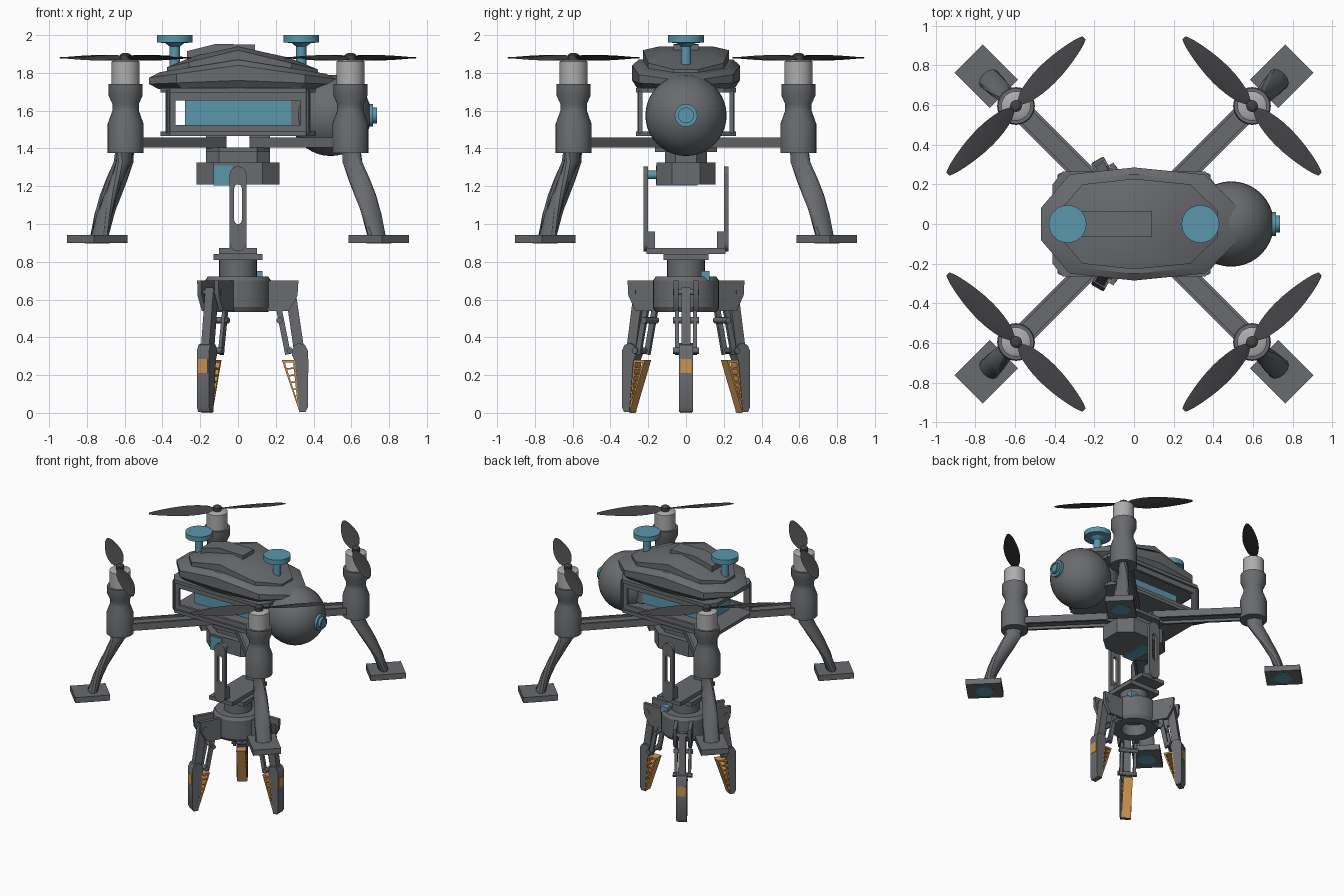
import bpy, bmesh, math
from math import pi, cos, sin, radians
from mathutils import Matrix, Vector

if "Cube" in bpy.data.objects:
    bpy.data.objects.remove(bpy.data.objects["Cube"])

I = Matrix.Identity(4)
made = []


def material(name, rgb):
    m = bpy.data.materials.new(name)
    m.use_nodes = True
    m.diffuse_color = (*rgb, 1)
    m.node_tree.nodes["Principled BSDF"].inputs["Base Color"].default_value = (*rgb, 1)
    return m


GREY = material("body grey", (0.14, 0.147, 0.157))
DARK = material("propeller dark", (0.055, 0.055, 0.06))
LIGHT = material("motor light grey", (0.42, 0.42, 0.42))
TEAL = material("teal", (0.1, 0.31, 0.42))
ORANGE = material("grip orange", (0.6, 0.29, 0.08))


def finish(name, bm, mat, M=I):
    bmesh.ops.recalc_face_normals(bm, faces=bm.faces)
    me = bpy.data.meshes.new(name)
    bm.to_mesh(me)
    bm.free()
    me.transform(M)
    me.materials.append(mat)
    ob = bpy.data.objects.new(name, me)
    bpy.context.collection.objects.link(ob)
    made.append(ob)
    return ob


def loft(name, rings, mat, M=I, strip=False):
    """Skin closed rings; strip caps fold neatly across a mirrored outline."""
    bm = bmesh.new()
    vs = [[bm.verts.new(p) for p in r] for r in rings]
    n = len(vs[0])
    for a, b in zip(vs, vs[1:]):
        for i in range(n):
            j = (i + 1) % n
            bm.faces.new((a[i], a[j], b[j], b[i]))
    for r in (vs[0], vs[-1]):
        if strip:
            for i in range(n // 2 - 1):
                bm.faces.new((r[i], r[i + 1], r[n - 2 - i], r[n - 1 - i]))
        else:
            bm.faces.new(r)
    return finish(name, bm, mat, M)


def prism(name, pts, y0, y1, mat, M=I):
    """Outline in x-z pushed along y."""
    return loft(name, [[(x, y, z) for x, z in pts] for y in (y0, y1)], mat, M)


def plate(name, pts, z0, z1, mat, M=I):
    """Outline in x-y pushed along z."""
    return loft(name, [[(x, y, z) for x, y in pts] for z in (z0, z1)], mat, M)


def box(name, x, y, z, mat, M=I):
    return plate(name, [(x[0], y[0]), (x[1], y[0]), (x[1], y[1]), (x[0], y[1])], *z, mat, M)


def lathe(name, profile, mat, M=I, n=32):
    """Solid of revolution about z from (radius, z) pairs."""
    rings = [[(max(r, 0.0005) * cos(2 * pi * i / n), max(r, 0.0005) * sin(2 * pi * i / n), z)
              for i in range(n)] for r, z in profile]
    return loft(name, rings, mat, M)


def window(name, outer, inner, y0, y1, mat, M=I):
    """Plate in x-z with an opening; both loops have the same point count."""
    bm = bmesh.new()
    loops = [[bm.verts.new((x, y, z)) for x, z in pts]
             for pts, y in ((outer, y0), (outer, y1), (inner, y1), (inner, y0))]
    n = len(outer)
    for k in range(4):
        a, b = loops[k], loops[(k + 1) % 4]
        for i in range(n):
            j = (i + 1) % n
            bm.faces.new((a[i], a[j], b[j], b[i]))
    return finish(name, bm, mat, M)


def rect(x, z):
    return [(-x, z[0]), (x, z[0]), (x, z[1]), (-x, z[1])]


def stadium(r, z0, z1, n=8):
    top = [(r * cos(pi * i / n), z1 + r * sin(pi * i / n)) for i in range(n + 1)]
    return top + [(-x, z0 + z1 - z) for x, z in top]


def bar(name, p, q, w, y0, y1, mat, M=I):
    """Straight link in the x-z plane from p to q."""
    p, q = Vector(p), Vector(q)
    s = (q - p).orthogonal().normalized() * w / 2
    return prism(name, [p + s, q + s, q - s, p - s], y0, y1, mat, M)


# Canopy: stepped faceted tiers
half = [(-0.47, 0.08), (-0.325, 0.25), (0, 0.285), (0.355, 0.25), (0.53, 0.08)]
outline = half + [(x, -y) for x, y in reversed(half)]


def tier(s, z, drop):
    return [(x * s, y * s, z - drop * abs(x * s) / 0.5) for x, y in outline]


loft("lower_canopy", [tier(0.9, 1.715, 0), tier(1, 1.76, 0.02), tier(1, 1.84, 0.07),
                      tier(0.88, 1.87, 0.08)], GREY, strip=True)
loft("upper_canopy", [tier(0.8, 1.83, 0.07), tier(0.8, 1.92, 0.12), tier(0.5, 1.94, 0.11)],
     GREY, strip=True)
prism("top_plate", [(-0.27, 1.86), (0.09, 1.9), (0.09, 1.95), (-0.12, 1.953), (-0.27, 1.915)],
      -0.065, 0.065, GREY)

# Electronics bay with open sides and battery
deck = [(-0.41, -0.2), (-0.36, -0.265), (0.36, -0.265), (0.41, -0.2)]
deck += [(x, -y) for x, y in reversed(deck)]
plate("bottom_deck", deck, 1.465, 1.49, GREY)
plate("top_deck", deck, 1.695, 1.72, GREY)
for s in (-1, 1):
    window("bay_side", rect(0.385, (1.485, 1.7)), rect(0.33, (1.525, 1.655)),
           s * 0.23, s * 0.25, GREY)
    box("arm_mount", sorted((s * 0.06, s * 0.17)), (-0.12, 0.12), (1.4, 1.467), GREY)
    for x in (-0.37, 0.37):
        lathe("bay_post", [(0.012, 1.48), (0.012, 1.71)], GREY,
              Matrix.Translation((x, s * 0.245, 0)), 10)
box("battery", (-0.28, 0.28), (-0.13, 0.13), (1.51, 1.665), TEAL)
box("battery_stop", (0.28, 0.335), (-0.13, 0.13), (1.5, 1.68), GREY)

# Camera ball and lens
ball = [(0.215 * sin(pi * i / 20), -0.215 * cos(pi * i / 20)) for i in range(21)]
lathe("camera_ball", ball, GREY, Matrix.Translation((0.49, 0, 1.575)), 40)
lathe("lens", [(0.06, 0.66), (0.06, 0.715), (0.042, 0.715), (0.042, 0.735), (0.03, 0.735),
               (0.03, 0.728)], TEAL,
      Matrix.Translation((0, 0, 1.575)) @ Matrix.Rotation(pi / 2, 4, "Y"))

# Antennas
for x in (-0.335, 0.335):
    lathe("antenna", [(0.027, 1.83), (0.027, 1.94), (0.05, 1.957), (0.095, 1.962),
                      (0.095, 2.0)], TEAL, Matrix.Translation((x, 0, 0)))

# Four arms, each built along local +x and turned to its corner
R = 0.595 * math.sqrt(2)
for k in range(4):
    turn = Matrix.Rotation(pi / 4 + k * pi / 2, 4, "Z")
    at = turn @ Matrix.Translation((R, 0, 0))
    box("arm", (0.16, R - 0.05), (-0.05, 0.05), (1.425, 1.445), GREY, turn)
    for s in (-1, 1):
        box("arm_rib", (0.14, R - 0.05), sorted((s * 0.038, s * 0.055)), (1.405, 1.458), GREY, turn)
    lathe("motor_pod", [(0.06, 1.375), (0.095, 1.375), (0.095, 1.53), (0.07, 1.6), (0.07, 1.635),
                        (0.09, 1.68), (0.09, 1.74)], GREY, at)
    lathe("motor", [(0.074, 1.74), (0.074, 1.86), (0.06, 1.868)], LIGHT, at)
    lathe("propeller_hub", [(0.03, 1.86), (0.03, 1.895), (0.015, 1.905)], DARK, at, 16)

    # Two twisted leaf blades across the arm direction
    for s in (-1, 1):
        rings = []
        for i in range(13):
            t = i / 12
            w = 0.014 + 0.044 * sin(pi * t ** 0.8) ** 0.8 if i < 12 else 0.012
            a = radians(24 - 18 * t)
            rings.append([(u * w * cos(a) - v * sin(a), 0.02 + 0.465 * t,
                           1.88 + u * w * sin(a) * 0.8 + v * cos(a))
                          for u, v in ((-1, 0), (0, 0.005), (1, 0), (0, -0.005))])
        loft("propeller_blade", rings, DARK, at @ Matrix.Rotation(s * pi / 2 - pi / 2, 4, "Z"))

    # Twisted leg and foot
    rings = []
    for i, (c, z) in enumerate([(0.6, 1.4), (0.605, 1.33), (0.64, 1.24), (0.675, 1.15),
                                (0.705, 1.06), (0.735, 0.93)]):
        a = radians(18 * i)
        ring = [(0.058 * cos(2 * pi * j / 12), 0.036 * sin(2 * pi * j / 12)) for j in range(12)]
        rings.append([(c * math.sqrt(2) + u * cos(a) - v * sin(a), u * sin(a) + v * cos(a), z)
                      for u, v in ring])
    loft("leg", rings, GREY, turn)
    foot = turn @ Matrix.Translation((0.745 * math.sqrt(2), 0, 0))
    box("foot", (-0.125, 0.125), (-0.1, 0.1), (0.9, 0.943), GREY, foot)
    lathe("foot_pad", [(0.065, 0.896), (0.065, 0.902)], TEAL, foot)

# Gimbal block and servo under the deck
hexa = [(-0.17, -0.08), (-0.1, -0.165), (0.1, -0.165), (0.17, -0.08)]
hexa += [(x, -y) for x, y in reversed(hexa)]
plate("gimbal_flange", hexa, 1.38, 1.405, GREY)
plate("gimbal_neck", [(x, y * 0.68) for x, y in hexa], 1.315, 1.385, GREY)
plate("gimbal_housing", [(x * 1.29, y * 0.94) for x, y in hexa], 1.21, 1.325, GREY)
box("servo", (-0.13, -0.03), (-0.16, 0.06), (1.204, 1.31), TEAL)
lathe("servo_horn", [(0.022, 0.15), (0.022, 0.205)], TEAL,
      Matrix.Translation((0, 0, 1.26)) @ Matrix.Rotation(pi / 2, 4, "X"), 16)

# Fork carrying the gripper
for s in (-1, 1):
    window("fork_arm", stadium(0.045, 0.9, 1.26), stadium(0.02, 1.02, 1.19),
           s * 0.2, s * 0.225, GREY)
    box("fork_corner", (-0.045, 0.045), sorted((s * 0.165, s * 0.205)), (0.86, 0.96), GREY)
box("fork_base", (-0.1, 0.1), (-0.21, 0.21), (0.842, 0.872), GREY)
box("wrist_flange", (-0.13, 0.13), (-0.12, 0.12), (0.81, 0.842), GREY)
lathe("wrist", [(0.1, 0.72), (0.1, 0.815)], GREY)
lathe("gripper_base", [(0.03, 0.62), (0.09, 0.62), (0.09, 0.535), (0.16, 0.535), (0.175, 0.56),
                       (0.175, 0.7), (0.16, 0.722)], GREY)
box("gripper_sensor", (0.07, 0.13), (0.08, 0.125), (0.7, 0.75), TEAL)


# Three jointed fingers with lattice grips
def grip_edges(z):
    t = (0.28 - z) / 0.275
    return 0.232 + 0.09 * t, 0.3 + 0.025 * t


for k in range(3):
    T = Matrix.Rotation(k * 2 * pi / 3, 4, "Z")
    for s in (-1, 1):
        prism("finger_bracket", [(0.13, 0.7), (0.32, 0.7), (0.315, 0.62), (0.27, 0.54),
                                 (0.13, 0.54)], s * 0.04, s * 0.065, GREY, T)
        bar("finger_inner_link", (0.215, 0.56), (0.265, 0.31), 0.03, s * 0.038, s * 0.058, GREY, T)
    bar("finger_outer_link", (0.275, 0.66), (0.325, 0.32), 0.055, -0.025, 0.025, GREY, T)
    for x, z in ((0.285, 0.64), (0.22, 0.49), (0.275, 0.33)):
        lathe("finger_pin", [(0.017, -0.068), (0.017, 0.068)], GREY,
              T @ Matrix.Translation((x, 0, z)) @ Matrix.Rotation(pi / 2, 4, "X"), 12)
    prism("fingertip", [(0.285, 0.31), (0.295, 0.355), (0.32, 0.37), (0.355, 0.36), (0.37, 0.33),
                        (0.37, 0.03), (0.358, 0.005), (0.325, 0.005), (0.302, 0.27)],
          -0.037, 0.037, GREY, T)
    box("fingertip_inlay", (0.366, 0.373), (-0.03, 0.03), (0.21, 0.285), ORANGE, T)
    a, b = grip_edges(0.28)
    window("grip_frame", [(a, 0.28), (b, 0.28), (0.327, 0.0)],
           [(a + 0.016, 0.267), (b - 0.008, 0.267), (0.314, 0.06)], -0.033, 0.033, ORANGE, T)
    for i in range(5):
        z = 0.232 - i * 0.036
        a, b = grip_edges(z)
        bar("grip_rung", (a + 0.006, z), (b, z + 0.006), 0.008, -0.033, 0.033, ORANGE, T)

# Smooth the round parts, keep hard edges sharp
bpy.ops.object.select_all(action="DESELECT")
for ob in made:
    ob.select_set(True)
bpy.context.view_layer.objects.active = made[0]
bpy.ops.object.shade_smooth_by_angle(angle=radians(30))
